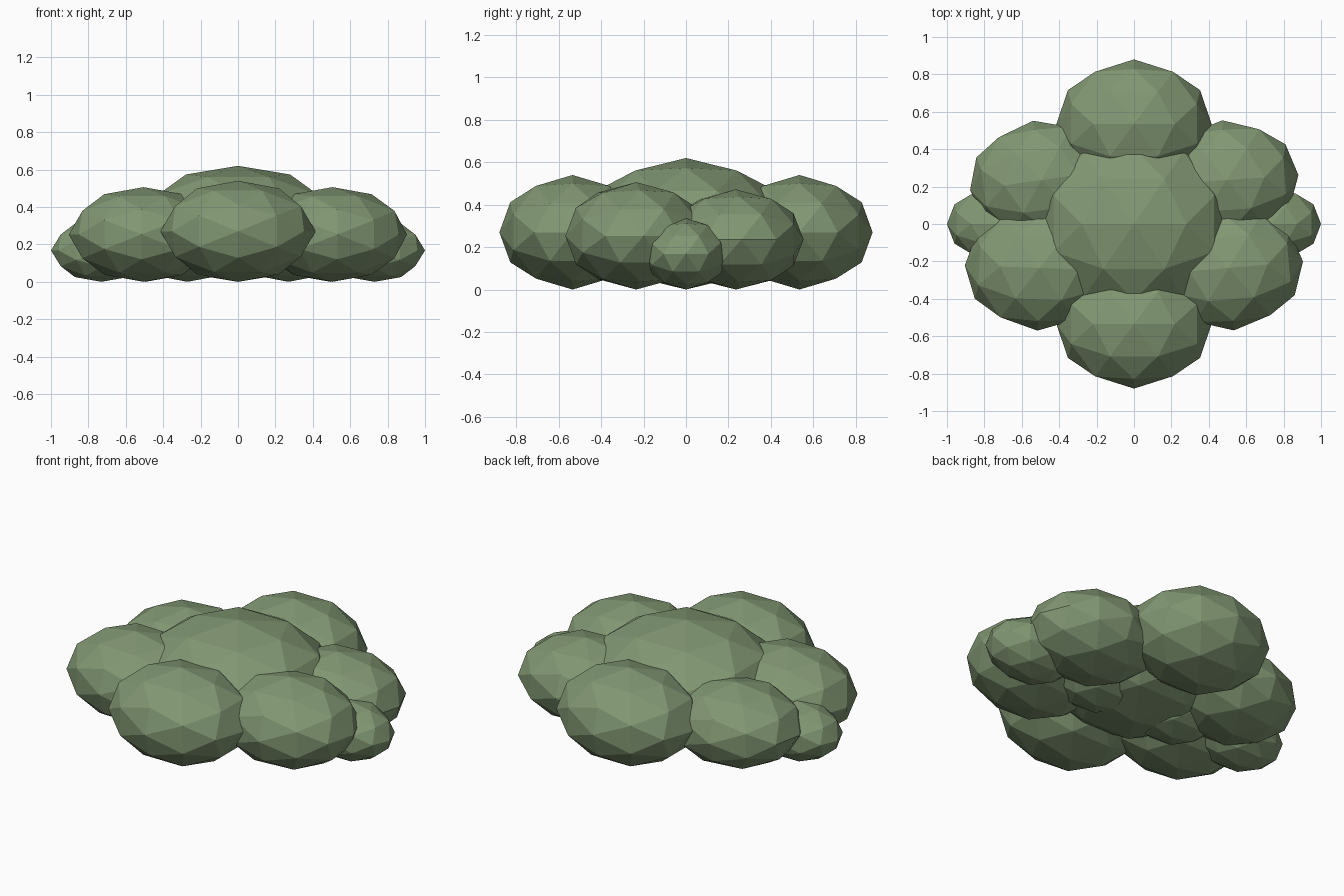
import bpy, bmesh, math
from mathutils import Matrix

if "Cube" in bpy.data.objects:
    bpy.data.objects.remove(bpy.data.objects["Cube"])

leaf = bpy.data.materials.new("leaf_green")
leaf.diffuse_color = (0.22, 0.31, 0.17, 1)
leaf.use_nodes = True
leaf.node_tree.nodes["Principled BSDF"].inputs["Base Color"].default_value = leaf.diffuse_color


def clump(name, x, y, rx, ry, rz, turn=0):
    """Faceted leaf clump resting on the ground."""
    bm = bmesh.new()
    # tilt so the icosphere is symmetric about all three axes
    bmesh.ops.create_icosphere(bm, subdivisions=2, radius=1,
                               matrix=Matrix.Rotation(-math.atan(2) / 2, 4, 'Y'))
    bm.transform(Matrix.Diagonal((rx, ry, rz, 1)))
    bm.transform(Matrix.Rotation(math.radians(turn), 4, 'Z'))
    mesh = bpy.data.meshes.new(name)
    bm.to_mesh(mesh)
    bm.free()
    mesh.materials.append(leaf)
    ob = bpy.data.objects.new(name, mesh)
    ob.location = (x, y, rz)
    bpy.context.collection.objects.link(ob)


# tall middle and the two clumps in front and behind
clump("centre_clump", 0, 0, 0.53, 0.48, 0.31)
clump("front_clump", 0, -0.535, 0.415, 0.345, 0.27)
clump("back_clump", 0, 0.535, 0.415, 0.345, 0.27)

# shoulder clumps, each slightly turned
clump("front_right_clump", 0.505, -0.235, 0.40, 0.335, 0.253, 5)
clump("front_left_clump", -0.505, -0.235, 0.40, 0.335, 0.253, -2)
clump("back_right_clump", 0.495, 0.235, 0.385, 0.32, 0.236, 4)
clump("back_left_clump", -0.495, 0.235, 0.385, 0.32, 0.236, 8)

# small end clumps and low inner clumps
for side, s in (("right", 1), ("left", -1)):
    clump(side + "_end_clump", s * 0.73, 0, 0.27, 0.20, 0.168)
    clump(side + "_inner_clump", s * 0.27, 0, 0.27, 0.22, 0.18)
